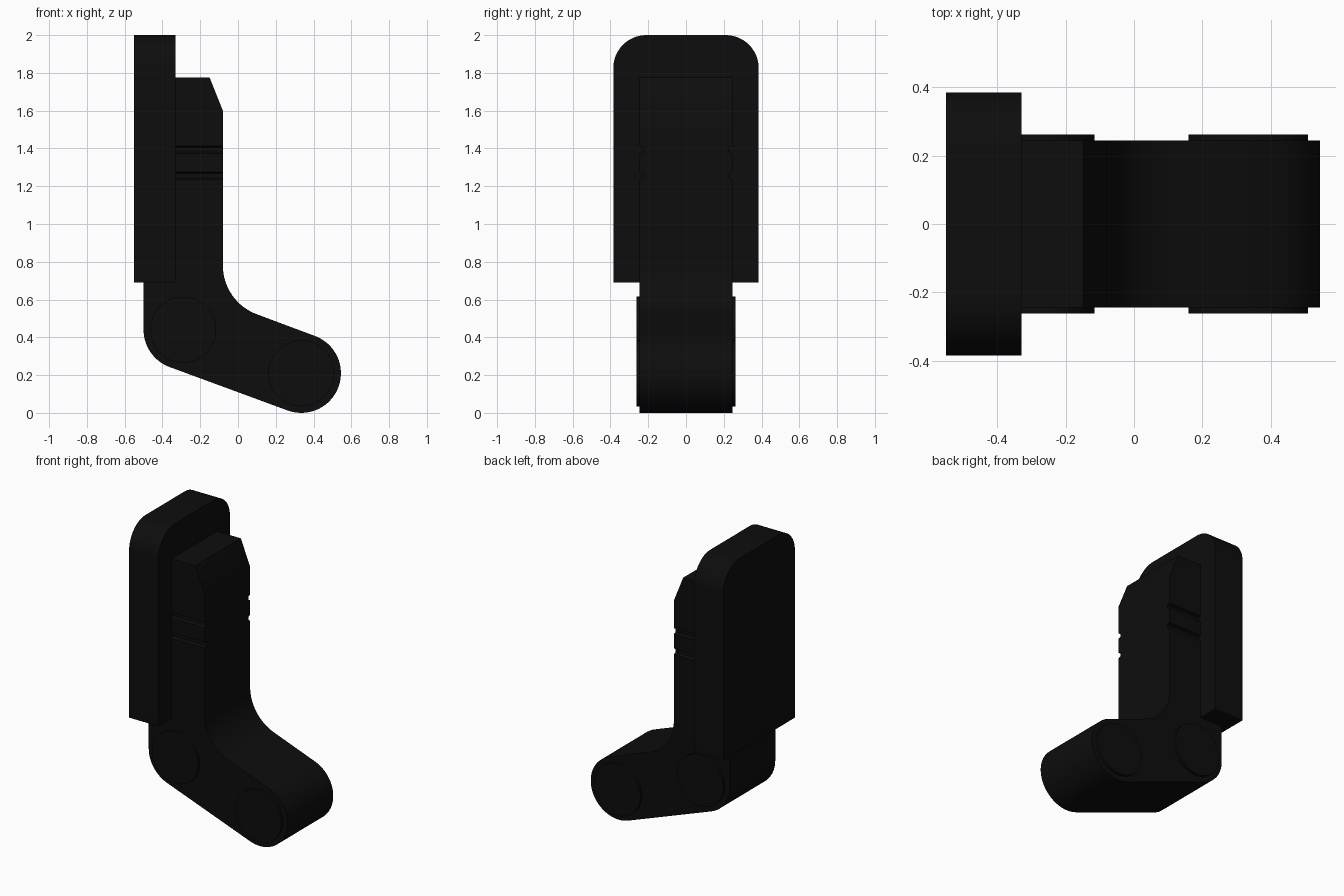
import bpy, bmesh, math
from mathutils import Vector

if "Cube" in bpy.data.objects:
    bpy.data.objects.remove(bpy.data.objects["Cube"])

black = bpy.data.materials.new("matte black")
black.diffuse_color = (0.004, 0.004, 0.004, 1)
black.use_nodes = True
black.node_tree.nodes["Principled BSDF"].inputs["Base Color"].default_value = (0.004, 0.004, 0.004, 1)


def arc(cx, cy, r, start, end, n=16):
    """Points along an arc, angles in degrees."""
    angles = [math.radians(start + (end - start) * i / n) for i in range(n + 1)]
    return [(cx + r * math.cos(a), cy + r * math.sin(a)) for a in angles]


def extrude(name, points, depth):
    """Closed prism from a list of 3D points pushed along depth."""
    bm = bmesh.new()
    face = bm.faces.new([bm.verts.new(p) for p in points])
    new = bmesh.ops.extrude_face_region(bm, geom=[face])["geom"]
    bmesh.ops.translate(bm, vec=Vector(depth),
                        verts=[g for g in new if isinstance(g, bmesh.types.BMVert)])
    bmesh.ops.recalc_face_normals(bm, faces=bm.faces[:])
    mesh = bpy.data.meshes.new(name)
    bm.to_mesh(mesh)
    bm.free()
    mesh.materials.append(black)
    obj = bpy.data.objects.new(name, mesh)
    bpy.context.collection.objects.link(obj)
    return obj


def activate(obj):
    bpy.ops.object.select_all(action='DESELECT')
    obj.select_set(True)
    bpy.context.view_layer.objects.active = obj


def smooth(obj):
    activate(obj)
    bpy.ops.object.shade_smooth_by_angle(angle=math.radians(25))


# Key sizes
HALF = 0.245                       # half width of the arm
R = 0.21                           # rounded end radius
ELBOW, TIP = (-0.29, 0.44), (0.335, 0.21)
slope = math.degrees(math.atan2(TIP[1] - ELBOW[1], TIP[0] - ELBOW[0]))

# Bent arm: upright post, rounded elbow, sloping lower arm with a round tip
profile = [(-0.50, 1.775), (-0.50, 0.44)]
profile += arc(*ELBOW, R, 180, 270 + slope)[1:]
profile += arc(*TIP, R, slope - 90, slope + 90, 32)
profile += arc(0.195, 0.78, 0.275, 270 + slope, 180)
profile += [(-0.08, 1.60), (-0.15, 1.775)]
arm = extrude("bent_arm", [(x, -HALF, z) for x, z in profile], (0, 2 * HALF, 0))

# Two horizontal grooves cut in each side of the post
for z in (1.255, 1.393):
    for side in (-1, 1):
        deep, out = side * (HALF - 0.02), side * (HALF + 0.02)
        section = [(deep, z - 0.012), (deep, z + 0.012), (out, z + 0.028), (out, z - 0.028)]
        cutter = extrude("groove_cutter", [(-0.33, y, h) for y, h in section], (0.35, 0, 0))
        cutter.hide_render = True
        cut = arm.modifiers.new("groove", 'BOOLEAN')
        cut.operation, cut.solver, cut.object = 'DIFFERENCE', 'EXACT', cutter
        activate(arm)
        bpy.ops.object.modifier_apply(modifier=cut.name)
        bpy.data.objects.remove(cutter)
smooth(arm)

# Back plate with rounded upper corners
outline = [(-0.385, 0.69), (0.385, 0.69)]
outline += arc(0.21, 1.825, 0.175, 0, 90) + arc(-0.21, 1.825, 0.175, 90, 180)
smooth(extrude("back_plate", [(-0.55, y, z) for y, z in outline], (0.22, 0, 0)))

# Raised round pivot caps at the elbow and the tip
for name, centre in (("elbow_pivot", ELBOW), ("tip_pivot", TIP)):
    ring = arc(*centre, 0.175, 0, 360, 48)[:-1]
    smooth(extrude(name, [(x, -0.262, z) for x, z in ring], (0, 0.524, 0)))
